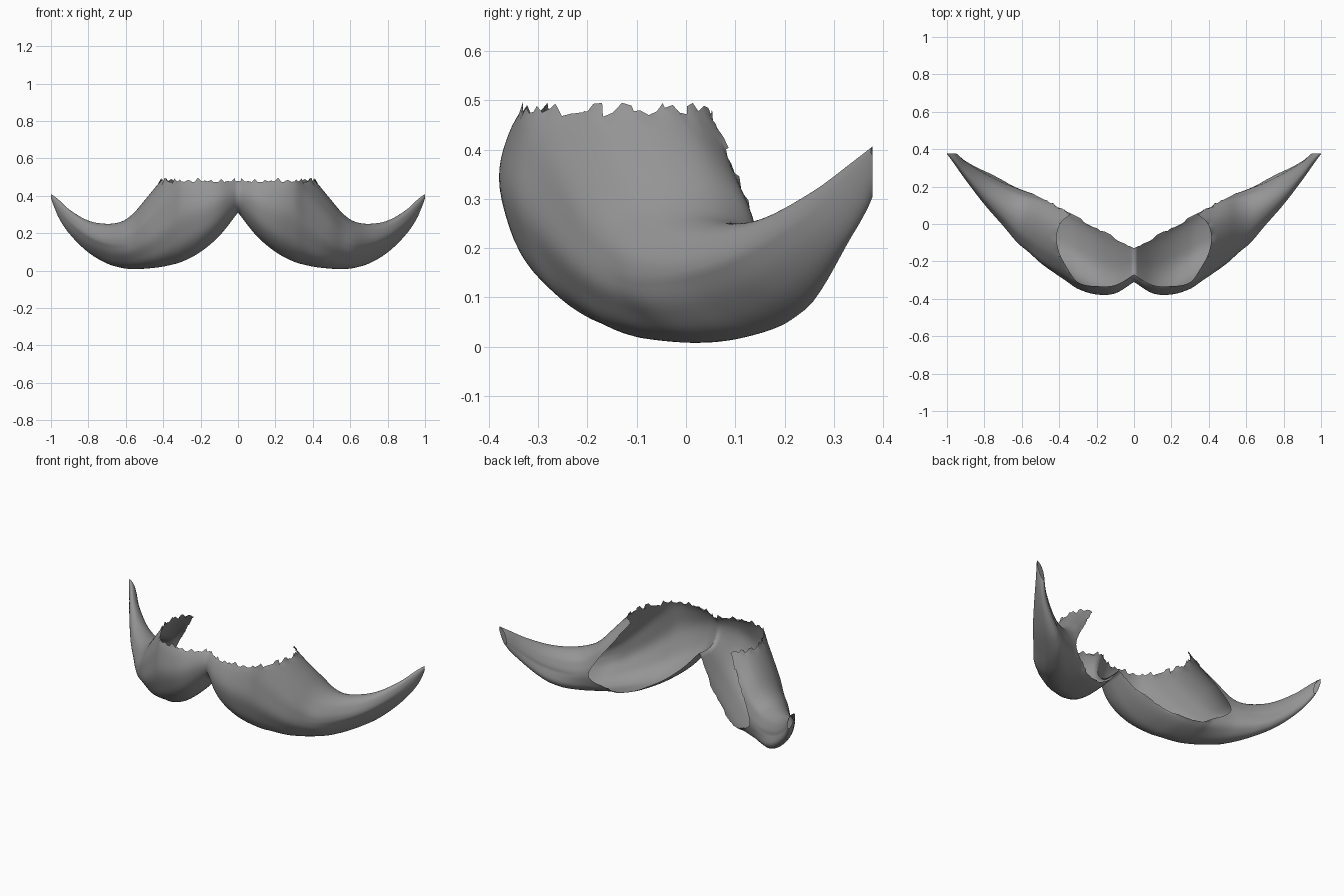
import bpy, bmesh, math, random
from mathutils import Vector

random.seed(4)
if "Cube" in bpy.data.objects:
    bpy.data.objects.remove(bpy.data.objects["Cube"])

# Cross-sections of one half: x, bottom z, top z, front y, back y
STATIONS = [
    (0, .31, .5, -.31, -.1),
    (.1, .185, .535, -.37, -.045),
    (.2, .1, .565, -.375, .015),
    (.3, .047, .605, -.345, .08),
    (.36, .03, .54, -.305, .11),
    (.42, .018, .472, -.265, .12),
    (.5, .01, .375, -.21, .15),
    (.56, .008, .305, -.155, .165),
    (.62, .014, .263, -.105, .187),
    (.7, .038, .25, -.01, .22),
    (.8, .097, .267, .105, .272),
    (.9, .195, .325, .235, .333),
    (.96, .285, .38, .32, .385),
    (1, .385, .41, .375, .4),
]
RINGS, SIDES = 56, 72
CUT_Z = .48


def slope(i, k):
    a, b = STATIONS[max(i - 1, 0)], STATIONS[min(i + 1, len(STATIONS) - 1)]
    return (b[k] - a[k]) / (b[0] - a[0])


def section(x):
    """Smoothly interpolated bottom, top, front and back at x."""
    i = max(j for j in range(len(STATIONS) - 1) if STATIONS[j][0] <= x)
    a, b = STATIONS[i], STATIONS[i + 1]
    h = b[0] - a[0]
    t = (x - a[0]) / h
    s = t * t * (3 - 2 * t)
    return [a[k] + (b[k] - a[k]) * s
            + h * t * (1 - t) * ((1 - t) * slope(i, k) - t * slope(i + 1, k))
            for k in range(1, 5)]


def ramp(x, start, end):
    return min(max((x - start) / (end - start), 0), 1)


def cut(bm, faces, point, normal):
    """Trim the given faces on the normal's side and return the new rim."""
    geom = faces + list({e for f in faces for e in f.edges}) + list({v for f in faces for v in f.verts})
    result = bmesh.ops.bisect_plane(bm, geom=geom, dist=1e-5, plane_co=point,
                                    plane_no=normal, clear_outer=True)
    return [v for v in result["geom_cut"] if isinstance(v, bmesh.types.BMVert)]


# Loft the curved horn-shaped half
bm = bmesh.new()
rings = []
for r in range(RINGS + 1):
    x = r / RINGS
    low, high, front, back = section(x)
    lean = .055 * ramp(x, .45, .7) * ramp(x, .96, .76)
    push = .6 * max(.36 - x, 0)
    floor = .2 + .8 * ramp(x, .42, .58)
    ring = []
    for s in range(SIDES):
        angle = math.tau * s / SIDES
        c, up = math.cos(angle), math.sin(angle)
        # Faint combed furrows, fading to nothing at the ends
        swell = 1 + .015 * math.sin(9 * angle + 8 * x) * math.sin(math.pi * x)
        y = (front + back) / 2 - (back - front) / 2 * c * swell
        # Belly leans back on the horn; the upper back opens fully inside
        y += lean * max(-up, 0) + push * max(up, 0) * max(-c, 0)
        # The floor runs nearly level to the back opening
        rise = -abs(up) ** floor if up < 0 and c < 0 else up
        z = (low + high) / 2 + (high - low) / 2 * rise
        ring.append(bm.verts.new((x, y, z)))
    rings.append(ring)
for a, b in zip(rings, rings[1:]):
    for s in range(SIDES):
        n = (s + 1) % SIDES
        bm.faces.new((a[s], b[s], b[n], a[n]))

# Open the hollow tip, the top, and the back that rests on the face
cut(bm, bm.faces[:], (0, .378, 0), (0, 1, 0))
top_rim = cut(bm, bm.faces[:], (0, 0, CUT_Z), (0, 0, 1))
inner = [f for f in bm.faces if f.calc_center_median().x < .6]
back_rim = cut(bm, inner, (0, -.13, 0), Vector((-.54, 1, 0)).normalized())

# Ragged hair edges
for v in back_rim:
    if .03 < v.co.x < .5 and v.co.z < CUT_Z - .01:
        v.co.y += random.uniform(-.008, .008)
for v in top_rim:
    if v.is_valid and v.co.x > .01:
        v.co.z += random.uniform(-.014, .016)

mesh = bpy.data.meshes.new("moustache")
bm.to_mesh(mesh)
bm.free()
moustache = bpy.data.objects.new("moustache", mesh)
bpy.context.collection.objects.link(moustache)

# Mirror the second half
mirror = moustache.modifiers.new("mirror", "MIRROR")
mirror.use_axis[0] = True
mirror.use_clip = True

# Colour and shading
grey = bpy.data.materials.new("mid grey")
grey.use_nodes = True
colour = (.3, .3, .3, 1)
grey.diffuse_color = colour
grey.node_tree.nodes["Principled BSDF"].inputs["Base Color"].default_value = colour
mesh.materials.append(grey)

bpy.ops.object.select_all(action="DESELECT")
moustache.select_set(True)
bpy.context.view_layer.objects.active = moustache
bpy.ops.object.shade_smooth_by_angle(angle=math.radians(50))
